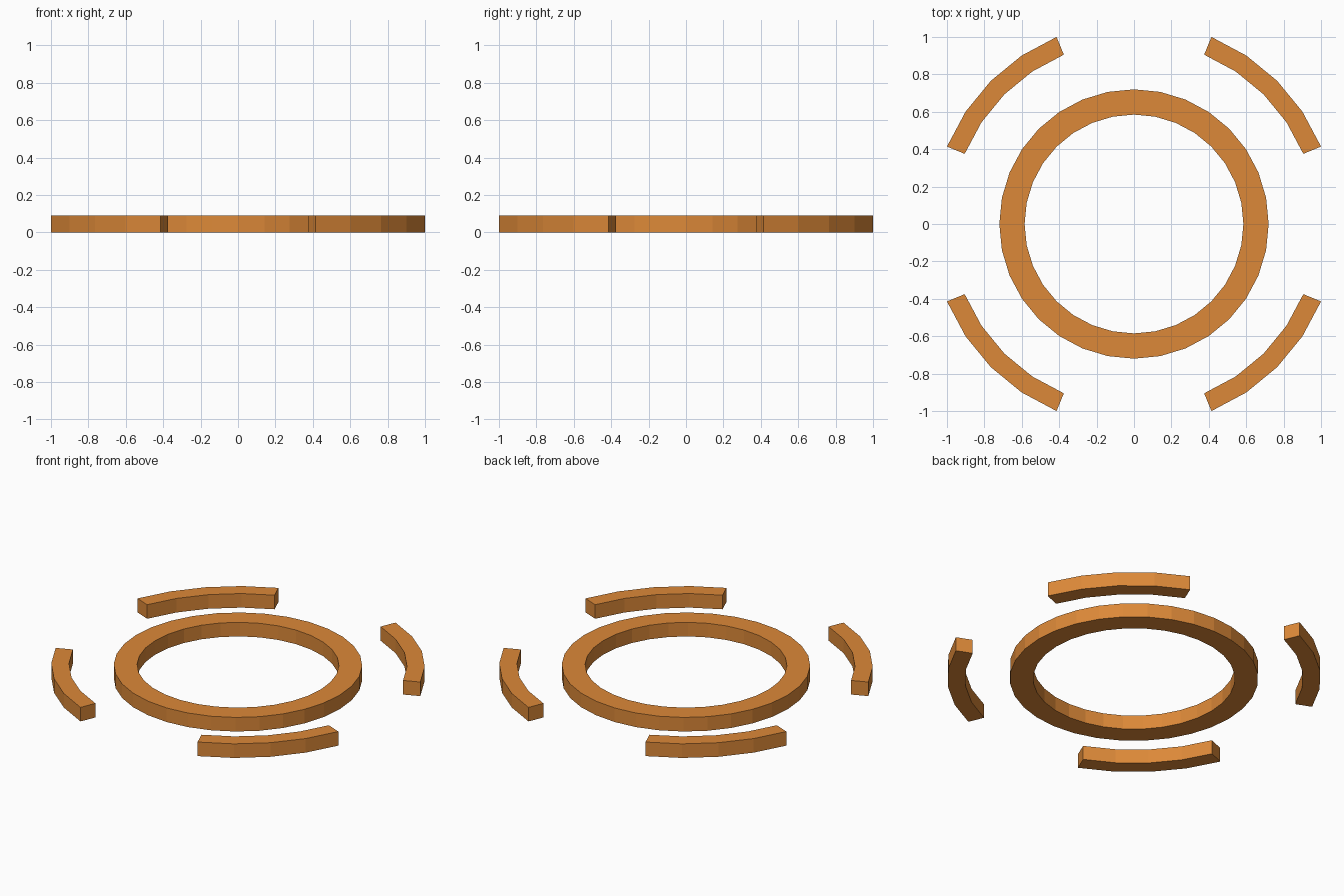
import bpy, math

if "Cube" in bpy.data.objects:
    bpy.data.objects.remove(bpy.data.objects["Cube"])

HEIGHT = 0.09
STEP = math.tau / 32  # angular size of one facet

orange = bpy.data.materials.new("orange")
orange.diffuse_color = (0.72, 0.25, 0.04, 1)
orange.use_nodes = True
orange.node_tree.nodes["Principled BSDF"].inputs["Base Color"].default_value = orange.diffuse_color


def arc_band(name, r_in, r_out, first, count):
    """Flat-faceted band with a square section, swept over count facets."""
    closed = count == 32
    n = count if closed else count + 1
    verts = []
    for i in range(n):
        a = (first + i) * STEP
        for r, z in ((r_in, 0), (r_out, 0), (r_out, HEIGHT), (r_in, HEIGHT)):
            verts.append((r * math.cos(a), r * math.sin(a), z))
    faces = []
    for i in range(count):
        p, q = 4 * i, 4 * ((i + 1) % n)
        for k in range(4):
            m = (k + 1) % 4
            faces.append((p + k, p + m, q + m, q + k)[::-1])
    if not closed:  # end caps
        e = 4 * (n - 1)
        faces += [(0, 1, 2, 3), (e + 3, e + 2, e + 1, e)]
    mesh = bpy.data.meshes.new(name)
    mesh.from_pydata(verts, [], faces)
    mesh.materials.append(orange)
    obj = bpy.data.objects.new(name, mesh)
    bpy.context.collection.objects.link(obj)
    return obj


# Central ring
arc_band("inner_ring", 0.585, 0.72, 0, 32)

# Four separate outer arcs, one per diagonal
for i, label in enumerate(("back_right", "back_left", "front_left", "front_right")):
    arc_band("outer_arc_" + label, 0.98, 1.0824, 2 + 8 * i, 4)
